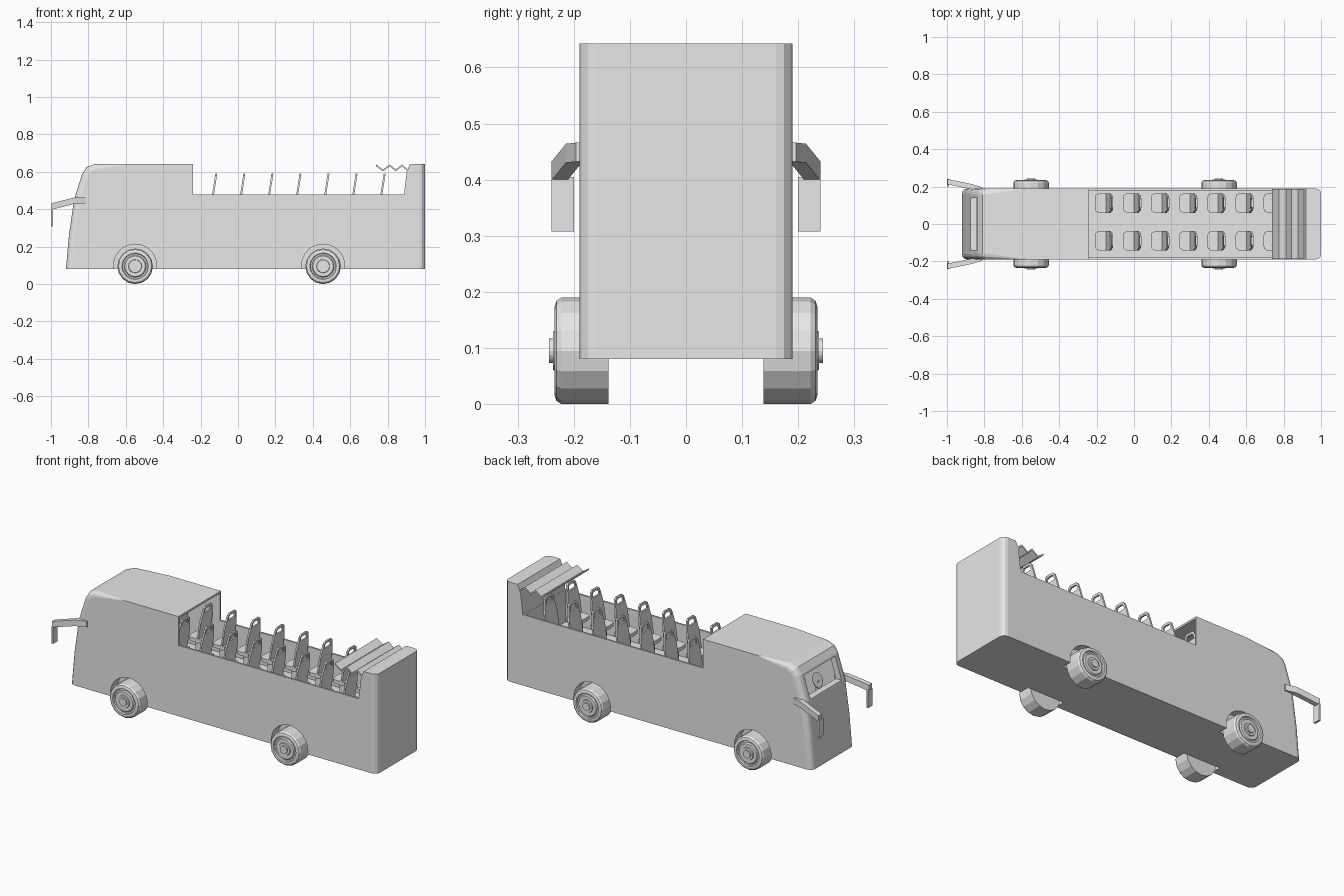
import bpy, bmesh, math
from mathutils import Vector

cube = bpy.data.objects.get("Cube")
if cube:
    bpy.data.objects.remove(cube)

grey = bpy.data.materials.new("plain_grey")
grey.use_nodes = True
grey.diffuse_color = (0.8, 0.8, 0.8, 1)
grey.node_tree.nodes["Principled BSDF"].inputs["Base Color"].default_value = (0.8, 0.8, 0.8, 1)


def finish(bm, name):
    bmesh.ops.recalc_face_normals(bm, faces=bm.faces)
    mesh = bpy.data.meshes.new(name)
    bm.to_mesh(mesh)
    bm.free()
    mesh.materials.append(grey)
    ob = bpy.data.objects.new(name, mesh)
    bpy.context.collection.objects.link(ob)
    return ob


def loft(bm, rings, closed=False):
    """Skin equal-length closed rings; cap both ends unless closed."""
    rows = [[bm.verts.new(p) for p in ring] for ring in rings]
    n = len(rows[0])
    for a, b in zip(rows, rows[1:] + (rows[:1] if closed else [])):
        for i in range(n):
            j = (i + 1) % n
            bm.faces.new((a[i], a[j], b[j], b[i]))
    if not closed:
        bm.faces.new(rows[0])
        bm.faces.new(rows[-1])


def prism_xz(bm, pts, y0, y1):
    loft(bm, [[(x, y, z) for x, z in pts] for y in (y0, y1)])


def box(bm, x0, x1, y0, y1, z0, z1):
    prism_xz(bm, [(x0, z0), (x1, z0), (x1, z1), (x0, z1)], y0, y1)


def disc_rings(cx, cz, profile, side=1, sides=16):
    """Rings around the y axis from (radius, y) pairs."""
    return [[(cx + r * math.cos(2 * math.pi * k / sides), side * y,
              cz + r * math.sin(2 * math.pi * k / sides)) for k in range(sides)]
            for r, y in profile]


def cut(target, bm, name):
    cutter = finish(bm, name)
    cutter.hide_render = True
    mod = target.modifiers.new(name, "BOOLEAN")
    mod.operation = "DIFFERENCE"
    mod.solver = "EXACT"
    mod.object = cutter
    bpy.context.view_layer.objects.active = target
    bpy.ops.object.modifier_apply(modifier=name)
    bpy.data.objects.remove(cutter)


# Body shell: side outline (x, z) with the inward vector that rounds its edge
HALF = 0.19
outline = [
    (-.92, .08, .03, 0), (-.904, .26, .03, 0), (-.877, .45, .03, 0),
    (-.833, .59, .03, -.01), (-.81, .625, .02, -.025), (-.765, .641, 0, -.027),
    (-.56, .643, 0, 0), (-.24, .643, 0, 0), (-.24, .48, 0, 0), (.888, .48, 0, 0),
    (.902, .6, 0, 0), (.92, .643, 0, 0), (1, .643, -.03, 0), (1, .08, -.03, 0),
]
bm = bmesh.new()
angles = [math.radians(a) for a in (0, 30, 60, 90)]
sections = []
for x, z, dx, dz in outline:
    r = math.hypot(dx, dz)
    half = [(x + dx * (1 - math.sin(a)), HALF - r * (1 - math.cos(a)),
             z + dz * (1 - math.sin(a))) for a in angles]
    sections.append(half + [(px, -py, pz) for px, py, pz in reversed(half)])
rows = [[bm.verts.new(p) for p in s] for s in sections]
for a, b in zip(rows, rows[1:] + rows[:1]):
    for i in range(len(a) - 1):
        bm.faces.new((a[i], a[i + 1], b[i + 1], b[i]))
bm.faces.new([r[0] for r in rows])
bm.faces.new([r[-1] for r in rows])
bmesh.ops.remove_doubles(bm, verts=bm.verts, dist=0.0002)
bmesh.ops.dissolve_degenerate(bm, edges=bm.edges, dist=0.0001)
body = finish(bm, "bus_body")

# Passenger space, open to the sky behind the front cabin
FLOOR = 0.3
bm = bmesh.new()
prism_xz(bm, [(-.855, FLOOR), (-.84, .45), (-.8, .585), (-.75, .605), (-.55, .632),
              (-.2, .632), (-.2, .75), (.88, .75), (.88, FLOOR)], -.18, .18)
cut(body, bm, "interior_cutter")

# Windscreen opening
bm = bmesh.new()
box(bm, -1.1, -.77, -.14, .14, .455, .58)
cut(body, bm, "windscreen_cutter")

# Wheels and their arches
TYRE = [(.095, .138), (.095, .222), (.089, .231), (.08, .234), (.071, .234),
        (.068, .226), (.06, .226), (.055, .232), (.036, .232), (.034, .237),
        (.022, .237), (.022, .244)]
for end, wx in (("front", -.55), ("rear", .455)):
    for side_name, s in (("left", 1), ("right", -1)):
        bm = bmesh.new()
        loft(bm, disc_rings(wx, .098, [(.115, .134), (.115, .3)], s, 32))
        cut(body, bm, "arch_cutter")
        bm = bmesh.new()
        loft(bm, disc_rings(wx, .095, TYRE, s))
        finish(bm, f"{end}_wheel_{side_name}")

# Mirrors: bent arm with a hanging plate
for side_name, s in (("left", 1), ("right", -1)):
    bm = bmesh.new()
    path = [(-.81, .182, .449), (-.87, .2, .447), (-.997, .226, .415)]
    loft(bm, [[(x, s * (y + a * .014), z + b * .017)
               for a, b in ((-1, -1), (1, -1), (1, 1), (-1, 1))] for x, y, z in path])
    box(bm, -1, -.988, s * .2, s * .24, .308, .405)
    finish(bm, f"mirror_{side_name}")


# Seats: cushion, pedestal, leaning back and grab handle
def seat(name, top_x, y):
    bm = bmesh.new()
    cushion = [(-.012, -.052), (-.075, -.052), (-.092, -.042), (-.097, 0),
               (-.092, .042), (-.075, .052), (-.012, .052)]
    loft(bm, [[(top_x + u, y + v, z) for u, v in cushion] for z in (.385, .405)])
    box(bm, top_x - .07, top_x - .04, y - .015, y + .015, FLOOR - .005, .39)

    def plate(pts):
        loft(bm, [[(top_x - (.59 - z) * .155 + d, y + v, z) for v, z in pts]
                  for d in (-.008, .002)])

    plate([(-.052, .38), (.052, .38), (.052, .5), (.043, .55), (-.043, .55), (-.052, .5)])
    plate([(-.043, .55), (-.036, .58), (-.024, .59), (.024, .59), (.036, .58), (.043, .55),
           (.031, .55), (.026, .572), (.018, .578), (-.018, .578), (-.026, .572), (-.031, .55)])
    finish(bm, name)


for row in range(-3, 7):
    for side_name, y in (("left", .112), ("right", -.09)):
        seat(f"seat_{side_name}_{row + 4}", -.113 + .15 * row, y)

# Steering wheel on its column
bm = bmesh.new()
centre = Vector((-.76, -.09, .44))
loft(bm, [[centre + Vector((.035 * math.cos(t) * .5, .04 * math.sin(t), .035 * math.cos(t) + dz))
           for t in [2 * math.pi * k / 16 for k in range(16)]] for dz in (0, .008)])
box(bm, -.768, -.752, -.098, -.082, FLOOR - .005, .442)
finish(bm, "steering_wheel")

# Folded canopy at the rear
bm = bmesh.new()
zig = [(.738, .631), (.775, .605), (.812, .631), (.843, .605), (.877, .631), (.908, .605)]
prism_xz(bm, [(x, z + .008) for x, z in zig] + [(x, z - .002) for x, z in reversed(zig)],
         -.187, .187)
finish(bm, "folded_canopy")
